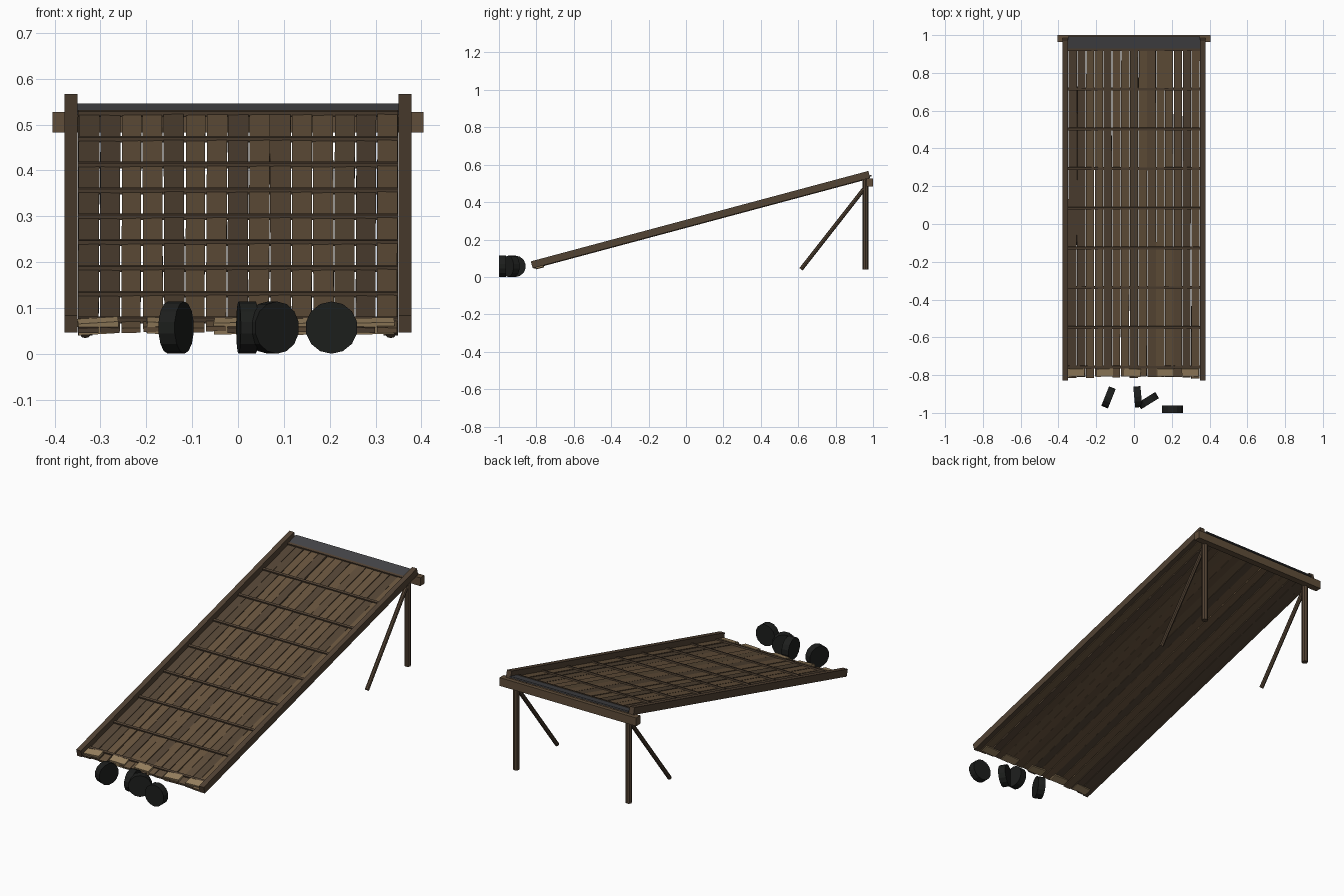
import bpy, bmesh, random
from math import radians, cos, atan2
from mathutils import Matrix, Vector

if "Cube" in bpy.data.objects:
    bpy.data.objects.remove(bpy.data.objects["Cube"])

random.seed(4)
TILT = radians(15)
RAMP = Matrix.Translation((0, 0.0775, 0.3065)) @ Matrix.Rotation(TILT, 4, 'X')
HALF = 0.934


def mat(name, c):
    m = bpy.data.materials.new(name)
    m.diffuse_color = (*c, 1)
    m.use_nodes = True
    m.node_tree.nodes["Principled BSDF"].inputs["Base Color"].default_value = m.diffuse_color
    return m


WOODS = [mat("wood_a", (0.115, 0.075, 0.042)), mat("wood_b", (0.09, 0.06, 0.036)),
         mat("wood_c", (0.14, 0.09, 0.048))]
BEAM = mat("beam_wood", (0.085, 0.056, 0.034))
PALE = mat("pale_wood", (0.33, 0.23, 0.12))
STEEL = mat("steel", (0.06, 0.06, 0.065))
RUBBER = mat("rubber", (0.012, 0.013, 0.012))


def finish(name, bm, material):
    me = bpy.data.meshes.new(name)
    bm.to_mesh(me)
    bm.free()
    me.materials.append(material)
    ob = bpy.data.objects.new(name, me)
    bpy.context.collection.objects.link(ob)
    return ob


def box(name, loc, size, material, frame=Matrix(), rot=Matrix()):
    bm = bmesh.new()
    m = frame @ Matrix.Translation(loc) @ rot @ Matrix.Diagonal((*size, 1))
    bmesh.ops.create_cube(bm, size=1, matrix=m)
    return finish(name, bm, material)


def rod(name, a, b, r, sides, material):
    a, b = Vector(a), Vector(b)
    d = b - a
    bm = bmesh.new()
    m = Matrix.Translation((a + b) / 2) @ d.to_track_quat('Z', 'Y').to_matrix().to_4x4()
    bmesh.ops.create_cone(bm, cap_ends=True, segments=sides, radius1=r, radius2=r,
                          depth=d.length, matrix=m)
    return finish(name, bm, material)


def local_y(y):
    return (y - 0.0775) / cos(TILT)


# Side rails, support posts and diagonal braces
for s, side in ((-1, "left"), (1, "right")):
    box(f"rail_{side}", (s * 0.364, 0, 0), (0.028, 2 * HALF, 0.038), BEAM, RAMP)
    rod(f"post_{side}", (s * 0.333, 0.96, 0.04), (s * 0.333, 0.96, 0.52), 0.016, 8, BEAM)
    rod(f"brace_{side}", (s * 0.333, 0.615, 0.041), (s * 0.333, 0.955, 0.475), 0.011, 8, BEAM)

# Deck planks, slightly uneven
n, pitch = 15, 0.0465
for i in range(n):
    x = (i - (n - 1) / 2) * pitch
    lo = -HALF + random.uniform(0.003, 0.018)
    hi = local_y(0.975)
    rot = (Matrix.Rotation(random.uniform(-0.0015, 0.0015), 4, 'Z')
           @ Matrix.Rotation(random.uniform(-0.03, 0.03), 4, 'Y'))
    box(f"plank_{i}", (x, (lo + hi) / 2, -0.0155 + random.uniform(-0.0015, 0.0015)),
        (pitch - random.uniform(0.001, 0.005), hi - lo, 0.011),
        random.choice(WOODS), RAMP, rot)

# Grip cleats across the deck
for i in range(9):
    box(f"cleat_{i}", (0, local_y(0.922 - 0.2102 * i), -0.009), (0.698, 0.013, 0.012), BEAM, RAMP)

# Steel lip and cross beam at the high end
box("steel_lip", (0, local_y(0.959), -0.009), (0.7, 0.064, 0.007), STEEL, RAMP)
box("cross_beam", (0, 0.982, 0.505), (0.81, 0.036, 0.044), WOODS[0])

# Pale wood chocks along the low end
for i, x in enumerate((-0.305, -0.155, -0.008, 0.168, 0.297)):
    rot = (Matrix.Rotation(random.uniform(-0.12, 0.12), 4, 'Z')
           @ Matrix.Rotation(random.uniform(-0.06, 0.06), 4, 'Y'))
    box(f"chock_{i}", (x, local_y(-0.788), -0.0145), (0.088, 0.042, 0.026), PALE, RAMP, rot)

# Loose tyres in front of the ramp: centre, then direction of the rolling plane
TYRES = [(-0.135, -0.918, 0.4, 1), (0.02, -0.915, -0.09, 1),
         (0.075, -0.935, 1, 0.62), (0.204, -0.981, 1, 0)]
for i, (x, y, dx, dy) in enumerate(TYRES):
    axis = Vector((-dy, dx, 0)).normalized() * 0.019
    c = Vector((x, y, 0.057))
    rod(f"tyre_{i}", c - axis, c + axis, 0.057, 14, RUBBER)
